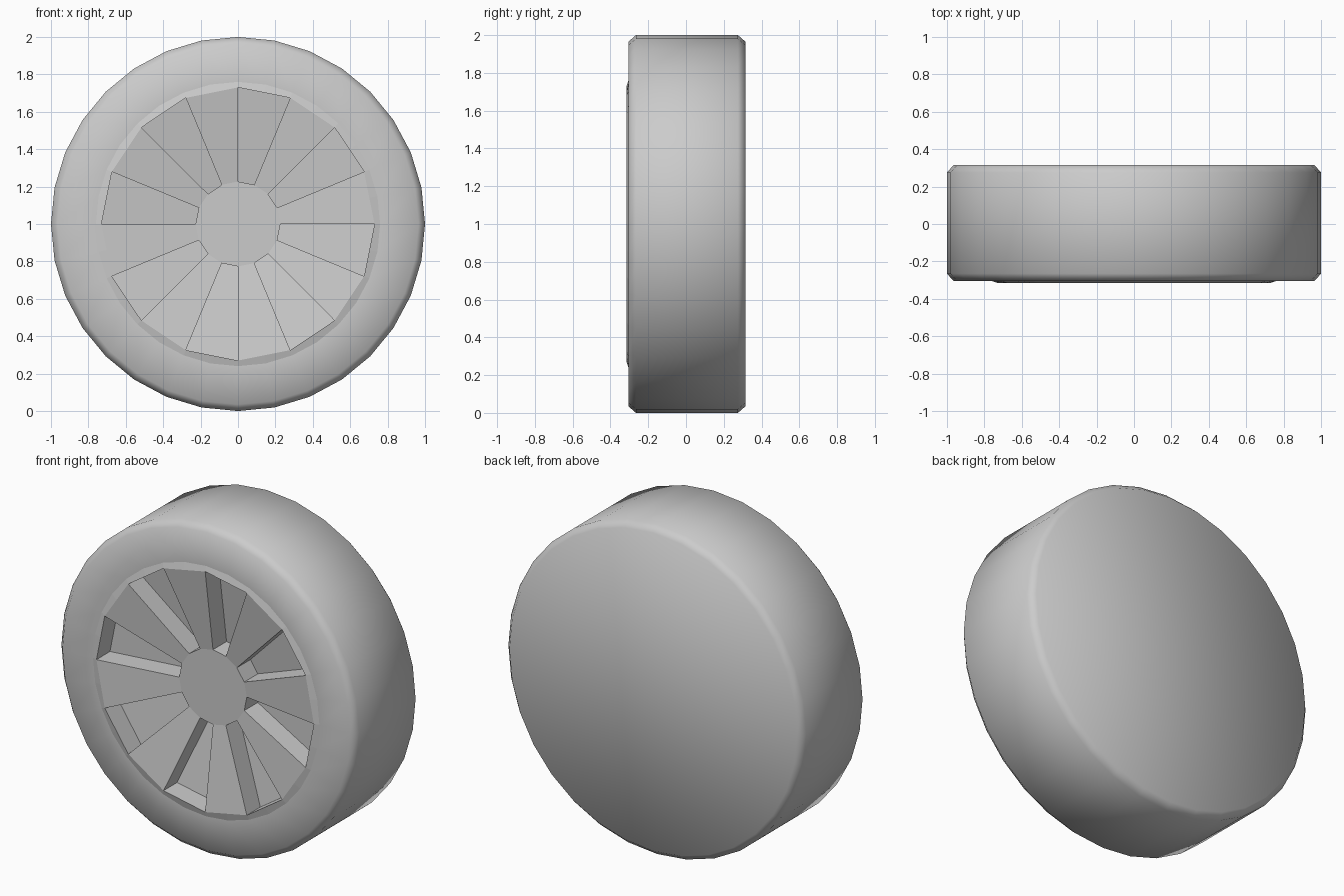
import bpy, bmesh, math

if "Cube" in bpy.data.objects:
    bpy.data.objects.remove(bpy.data.objects["Cube"])

SIDES = 32


def point(radius, y, step, sides):
    # Clockwise from the top as seen from the front
    a = 2 * math.pi * step / sides
    return (radius * math.sin(a), y, 1 + radius * math.cos(a))


def finish(name, bm, smooth):
    bmesh.ops.remove_doubles(bm, verts=bm.verts, dist=0.0005)
    bmesh.ops.recalc_face_normals(bm, faces=bm.faces)
    mesh = bpy.data.meshes.new(name)
    bm.to_mesh(mesh)
    bm.free()
    for p in mesh.polygons:
        p.use_smooth = smooth
    obj = bpy.data.objects.new(name, mesh)
    bpy.context.collection.objects.link(obj)
    return obj


# Tyre: lathed profile with closed back, chamfered shoulders and open front
bm = bmesh.new()
profile = [(0.965, 0.315), (1.0, 0.275), (1.0, -0.265), (0.965, -0.305), (0.76, -0.305)]
rings = [[bm.verts.new(point(r, y, i, SIDES)) for i in range(SIDES)] for r, y in profile]
bm.faces.new(rings[0])
for a, b in zip(rings, rings[1:]):
    for i in range(SIDES):
        j = (i + 1) % SIDES
        bm.faces.new((a[i], a[j], b[j], b[i]))
finish("tyre", bm, True)

# Rim lip: slopes from the round sidewall to the 16-sided spoke ring
R_OUT, R_HUB = 0.73, 0.227
Y_OUT, Y_HUB, DEPTH = -0.315, -0.24, 0.13
bm = bmesh.new()
outer = [bm.verts.new(point(0.76, -0.305, i, SIDES)) for i in range(SIDES)]
inner = [bm.verts.new(point(R_OUT * (math.cos(math.pi / 16) if i % 2 else 1), Y_OUT, i, SIDES))
         for i in range(SIDES)]
for i in range(SIDES):
    j = (i + 1) % SIDES
    bm.faces.new((outer[i], outer[j], inner[j], inner[i]))
finish("rim_lip", bm, False)

# Dished wheel face: hub, 8 spokes and 8 straight-walled pockets
bm = bmesh.new()


def face(*pts):
    bm.faces.new([bm.verts.new(p) for p in pts])


face(*[point(R_HUB, Y_HUB, i, 16) for i in range(16)])
for i in range(16):
    top = [point(R_HUB, Y_HUB, i, 16), point(R_OUT, Y_OUT, i, 16),
           point(R_OUT, Y_OUT, i + 1, 16), point(R_HUB, Y_HUB, i + 1, 16)]
    if i % 2:
        face(*top)
        continue
    floor = [(x, y + DEPTH, z) for x, y, z in top]
    face(*floor)
    for k in range(4):
        n = (k + 1) % 4
        face(top[k], top[n], floor[n], floor[k])
finish("wheel_spokes", bm, False)
